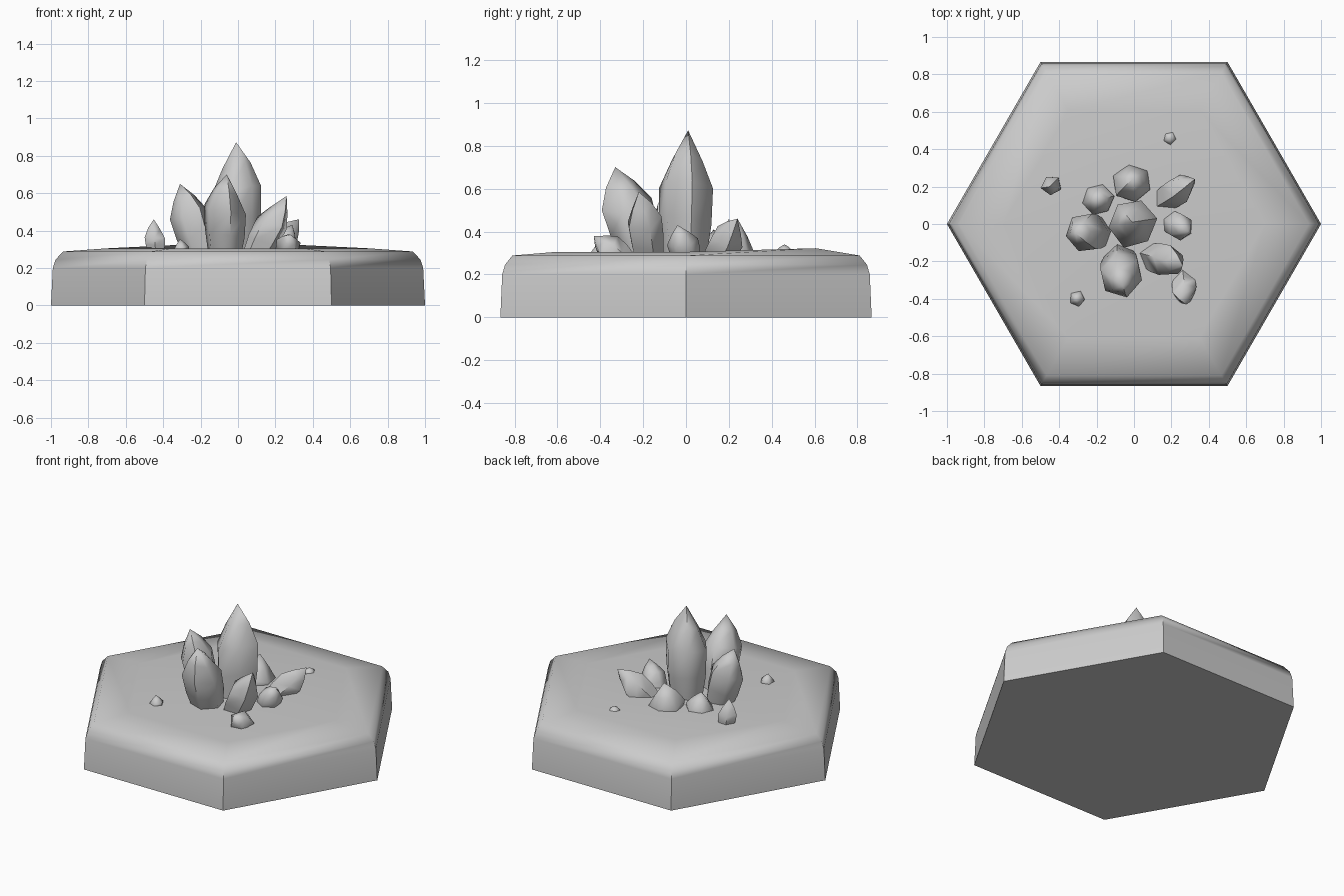
import bpy, bmesh, math, random
from mathutils import Vector

if "Cube" in bpy.data.objects:
    bpy.data.objects.remove(bpy.data.objects["Cube"])

random.seed(4)

def finish(name, bm, angle):
    bmesh.ops.recalc_face_normals(bm, faces=bm.faces)
    me = bpy.data.meshes.new(name)
    bm.to_mesh(me)
    bm.free()
    ob = bpy.data.objects.new(name, me)
    bpy.context.collection.objects.link(ob)
    bpy.ops.object.select_all(action='DESELECT')
    ob.select_set(True)
    bpy.context.view_layer.objects.active = ob
    bpy.ops.object.shade_smooth_by_angle(angle=math.radians(angle))
    return ob

def skin(bm, rings, tip):
    # closed shell: capped bottom, quad sides, fan to the tip
    n = len(rings[0])
    vs = [[bm.verts.new(p) for p in r] for r in rings]
    bm.faces.new(vs[0])
    for a, b in zip(vs, vs[1:]):
        for i in range(n):
            j = (i + 1) % n
            bm.faces.new((a[i], a[j], b[j], b[i]))
    t = bm.verts.new(tip)
    for i in range(n):
        bm.faces.new((vs[-1][i], vs[-1][(i + 1) % n], t))

# Hexagonal rock slab with chamfered rim and slightly dished top
def hex_ring(r, z, wobble=0.0):
    return [Vector((r * math.cos(k * math.pi / 3), r * math.sin(k * math.pi / 3),
                    z + (wobble if k in (1, 2) else 0))) for k in range(6)]

bm = bmesh.new()
skin(bm, [hex_ring(1, 0), hex_ring(0.99, 0.2), hex_ring(0.975, 0.245),
          hex_ring(0.935, 0.288), hex_ring(0.7, 0.305, 0.017)], (0, 0, 0.295))
finish("hex_base", bm, 50)

# Crystals: prism widening to a shoulder, then a pointed cap
def crystal(name, base, tip, r, sides=6, shoulder=0.6):
    base, tip = Vector(base), Vector(tip)
    axis = tip - base
    rot = axis.to_track_quat('Z', 'Y')
    spin = random.uniform(0, 2 * math.pi)
    wob = [random.uniform(0.95, 1.08) for _ in range(sides)]
    drop = [random.uniform(-0.05, 0.05) for _ in range(sides)]
    rings = []
    for t, s in ((0, 0.74), (shoulder * 0.55, 0.96), (shoulder, 1.0),
                 (shoulder + (1 - shoulder) * 0.5, 0.58)):
        ring = []
        for k in range(sides):
            a = spin + 2 * math.pi * k / sides
            tt = t + (drop[k] if t > 0 else 0)
            off = rot @ Vector((math.cos(a), math.sin(a), 0))
            ring.append(base + axis * tt + off * r * s * wob[k])
        rings.append(ring)
    bm = bmesh.new()
    skin(bm, rings, tip)
    finish(name, bm, 62)

crystals = [  # base, tip, radius, sides
    ((0, 0, .24), (-.01, .01, .872), .132, 6),
    ((-.07, -.19, .24), (-.06, -.33, .70), .115, 6),
    ((-.19, -.05, .24), (-.31, -.05, .65), .105, 6),
    ((.08, -.17, .24), (.26, -.22, .585), .088, 5),
    ((.14, .12, .24), (.325, .24, .46), .078, 5),
    ((.19, .01, .24), (.29, -.04, .43), .072, 6),
    ((.26, -.27, .25), (.28, -.43, .378), .065, 5),
]
for i, (b, t, r, n) in enumerate(crystals):
    crystal(f"crystal_{i + 1}", b, t, r, n)

# Stubby crystals with low shoulders, and scattered chips
crystal("back_stub", (-.01, .21, .25), (-.01, .24, .46), .105, 6, .35)
crystal("left_stub", (-.19, .13, .25), (-.2, .13, .41), .085, 6, .4)
crystal("lone_shard", (-.435, .21, .28), (-.45, .2, .46), .054, 5, .45)
crystal("front_chip", (-.30, -.40, .28), (-.31, -.40, .355), .042, 5, .4)
crystal("back_chip", (.19, .46, .29), (.19, .46, .34), .036, 5, .45)
